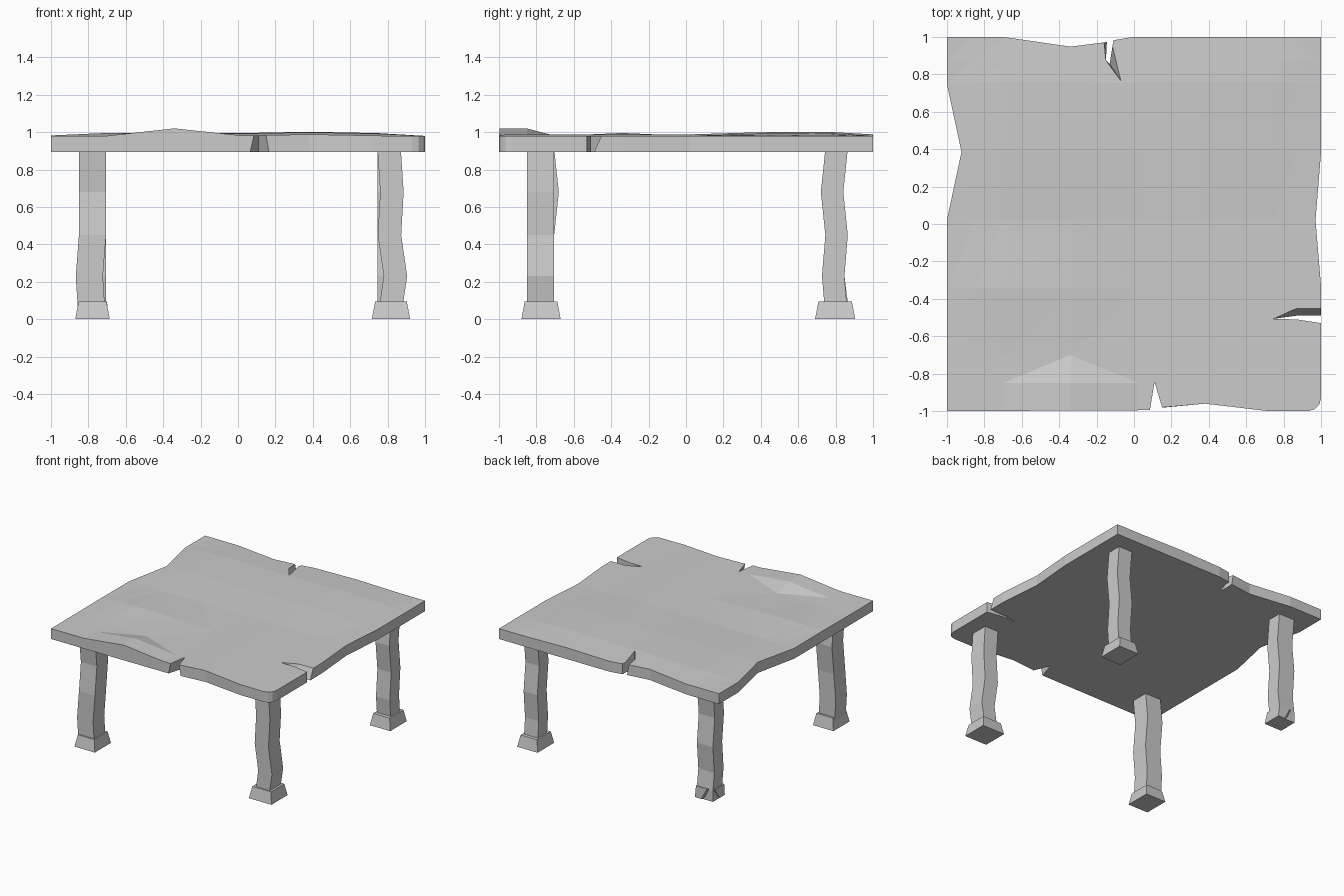
import bpy, bmesh

if "Cube" in bpy.data.objects:
    bpy.data.objects.remove(bpy.data.objects["Cube"])

def finish(bm, name):
    bmesh.ops.recalc_face_normals(bm, faces=bm.faces)
    me = bpy.data.meshes.new(name)
    bm.to_mesh(me)
    bm.free()
    ob = bpy.data.objects.new(name, me)
    bpy.context.collection.objects.link(ob)

def loft(name, rings):
    """Closed solid through equal-length rings of points."""
    bm = bmesh.new()
    vs = [[bm.verts.new(p) for p in r] for r in rings]
    n = len(vs[0])
    for a, b in zip(vs, vs[1:]):
        for i in range(n):
            j = (i + 1) % n
            bm.faces.new((a[i], a[j], b[j], b[i]))
    bm.faces.new(vs[0][::-1])
    top = bm.faces.new(vs[-1])
    return bm, top

# Tabletop: worn outline (top x, y), with a few corners differing underneath
outline = [(-1, -1), (.085, -.995), (.11, -.845), (.15, -.98), (.38, -.96), (.72, -1),
           (.93, -1), (.965, -.99), (.99, -.965), (1, -.93),
           (1, -.53), (.87, -.51), (.745, -.507), (.868, -.452), (1, -.452),
           (1, -.34), (.97, .02), (1, .39), (1, 1), (0, 1),
           (-.11, .982), (-.115, .95), (-.07, .765), (-.15, .875), (-.16, .97),
           (-.34, .948), (-.7, 1), (-1, 1), (-1, .75), (-.922, .385), (-1, .02)]
under = {1: (.065, -.995), 3: (.165, -.98), 13: (.868, -.49), 14: (1, -.49),
         21: (-.11, .95), 22: (-.13, .855), 24: (-.145, .972)}
bm, top = loft("tabletop", [[(*under.get(i, p), .895) for i, p in enumerate(outline)],
                            [(*p, .98) for p in outline]])

# Cut the top into planks of facets and push some of them up
top_faces = lambda: [f for f in bm.faces if all(v.co.z > .97 for v in f.verts)]
cuts = [((x, 0, 0), (1, 0, 0)) for x in (-.85, -.7, -.34, .025, .38, .745, .868)]
cuts += [((0, y, 0), (0, 1, 0)) for y in (-.85, -.7, -.34, .02, .385, .755, .868)]
for co, no in cuts:
    fs = top_faces()
    geom = fs + list({e for f in fs for e in f.edges}) + list({v for f in fs for v in f.verts})
    bmesh.ops.bisect_plane(bm, geom=geom, plane_co=co, plane_no=no, dist=1e-4)

def tent(t, c, w):
    return max(0, 1 - abs(t - c) / w)

for v in {v for f in top_faces() for v in f.verts}:
    x, y = v.co.x, v.co.y
    front = min(1, max(0, (-.7 - y) / .15))
    v.co.z += .04 * tent(x, -.34, .36) * front
    v.co.z += .02 * tent(y, -.34, .36) * tent(x, -.6, .45)
    inner = min(1, (1 - abs(x)) / .25)
    v.co.z += .014 * inner * (tent(y, .755, .24) + tent(y, .385, .36) * .8)
    v.co.z += .008 * tent(x, .38, .4)
bmesh.ops.triangulate(bm, faces=top_faces())
finish(bm, "tabletop")

def rect(x0, x1, y0, y1, z):
    return [(x0, y0, z), (x1, y0, z), (x1, y1, z), (x0, y1, z)]

# Legs: bounds plus sideways wobble (dx, dy) at each height
heights = (.0, .09, .23, .45, .68, .91)
legs = {
    "front_left": ((-.85, -.705, -.85, -.705),
                   [(-.008, 0), (-.008, 0), (-.017, 0), (0, 0), (0, .025), (0, 0)]),
    "front_right": ((.745, .87, -.85, -.705),
                    [(.01, 0), (.013, 0), (.034, 0), (.002, 0), (.015, 0), (0, 0)]),
    "back_right": ((.745, .87, .745, .865),
                   [(0, -.006), (0, -.006), (0, -.018), (0, 0), (0, -.024), (0, 0)]),
    "back_left": ((-.85, -.705, .745, .865),
                  [(0, 0), (0, 0), (0, -.018), (0, 0), (0, -.024), (0, 0)])}
for name, ((x0, x1, y0, y1), wob) in legs.items():
    rings = [rect(x0 + dx, x1 + dx, y0 + dy, y1 + dy, z) for (dx, dy), z in zip(wob, heights)]
    finish(loft(name, rings)[0], name + "_leg")

# Flared feet
feet = {"front_left": (-.87, -.685, -.88, -.67), "front_right": (.715, .92, -.88, -.67),
        "back_right": (.715, .9, .69, .905)}
for name, (x0, x1, y0, y1) in feet.items():
    t = .018
    finish(loft(name, [rect(x0, x1, y0, y1, 0),
                       rect(x0 + t, x1 - t, y0 + t, y1 - t, .095)])[0], name + "_foot")

# Chipped foot, flush with its leg on the outer corner
finish(loft("chip", [[(-.85, .71, 0), (-.69, .71, 0), (-.69, .87, 0), (-.75, .872, 0), (-.852, .78, 0)],
                     [(-.855, .725, .095), (-.7, .725, .095), (-.7, .87, .095),
                      (-.8, .87, .095), (-.855, .85, .095)]])[0], "back_left_foot")
